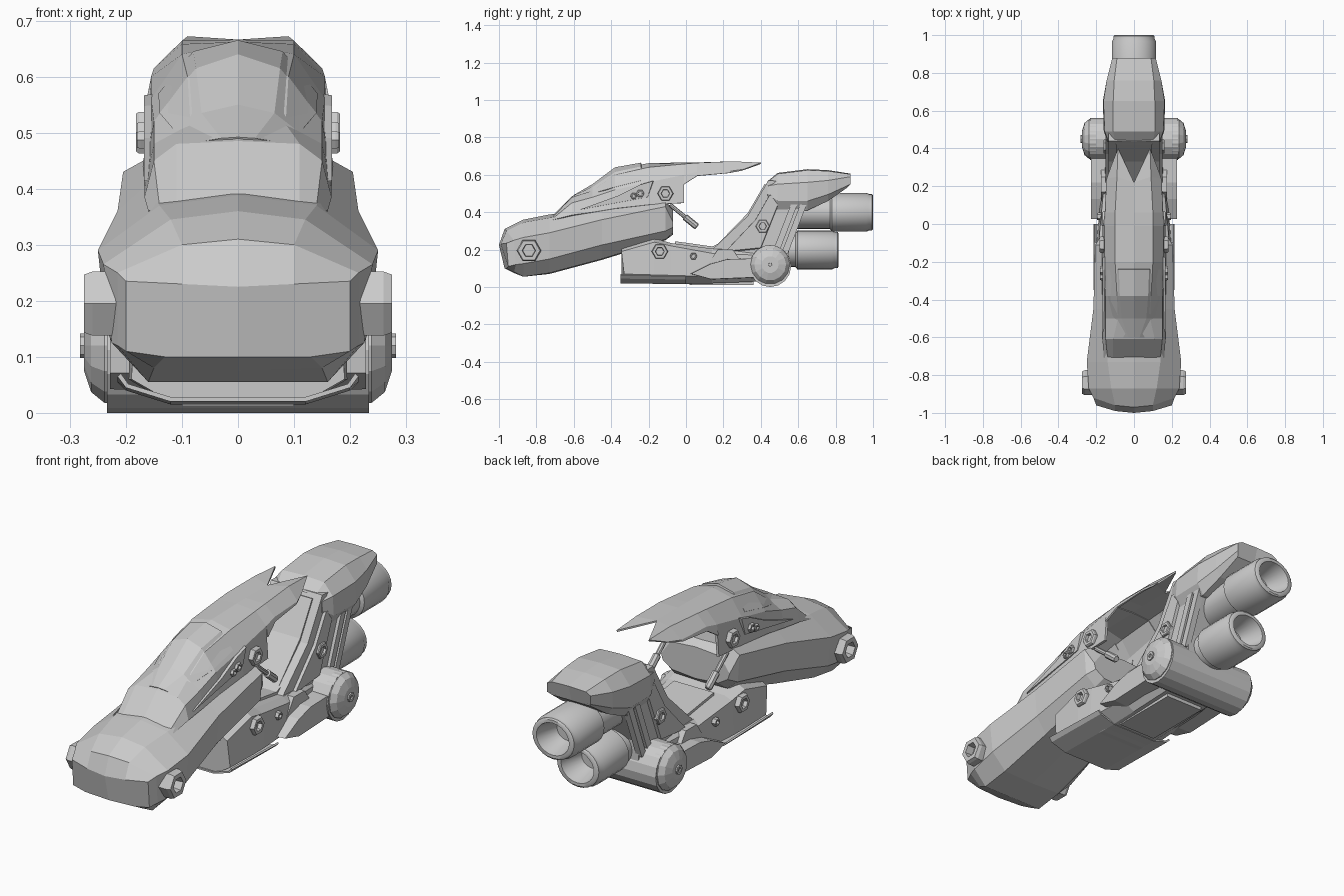
import bpy
import bmesh
import math
from mathutils import Matrix, Vector

default_cube = bpy.data.objects.get("Cube")
if default_cube:
    bpy.data.objects.remove(default_cube, do_unlink=True)


def finish(name, bm, mirror=True, thickness=0, smooth=False):
    """Mirror across x, fix normals and link the part."""
    if mirror:
        geom = bm.verts[:] + bm.edges[:] + bm.faces[:]
        bmesh.ops.mirror(bm, geom=geom, matrix=Matrix(), merge_dist=0.0005, axis='X')
    bmesh.ops.recalc_face_normals(bm, faces=bm.faces[:])
    mesh = bpy.data.meshes.new(name)
    bm.to_mesh(mesh)
    bm.free()
    obj = bpy.data.objects.new(name, mesh)
    bpy.context.collection.objects.link(obj)
    if thickness:
        solid = obj.modifiers.new("thickness", 'SOLIDIFY')
        solid.thickness = thickness
        solid.offset = -1
    if smooth:
        bpy.ops.object.select_all(action='DESELECT')
        obj.select_set(True)
        bpy.context.view_layer.objects.active = obj
        bpy.ops.object.shade_smooth_by_angle(angle=math.radians(35))
    return obj


def loft(name, sections, caps=True, thickness=0):
    """Skin half sections (y, [(x, z, optional y shift)]) and mirror them."""
    bm = bmesh.new()
    rows = []
    for y, points in sections:
        rows.append([bm.verts.new((p[0], y + (p[2] if len(p) > 2 else 0), p[1]))
                     for p in points])
    for a, b in zip(rows, rows[1:]):
        for i in range(len(a) - 1):
            bm.faces.new((a[i], a[i + 1], b[i + 1], b[i]))
    if caps:
        bm.faces.new(rows[0])
        bm.faces.new(rows[-1])
    return finish(name, bm, thickness=thickness)


def prism(name, outline, inner, outer, taper=1.0):
    """Extrude a (y, z) outline between two x values, mirrored."""
    bm = bmesh.new()
    centre = sum((Vector(p) for p in outline), Vector((0, 0))) / len(outline)
    a = [bm.verts.new((inner, y, z)) for y, z in outline]
    b = []
    for p in outline:
        q = centre + (Vector(p) - centre) * taper
        b.append(bm.verts.new((outer, q.x, q.y)))
    for i in range(len(a)):
        j = (i + 1) % len(a)
        bm.faces.new((a[i], a[j], b[j], b[i]))
    bm.faces.new(b)
    if inner:
        bm.faces.new(a)
    return finish(name, bm)


def lathe(name, profile, origin, direction, sides, mirror=True, squash=1.0, smooth=False):
    """Turn a (radius, distance) profile about a direction."""
    bm = bmesh.new()
    turn = Vector(direction).to_track_quat('Z', 'Y').to_matrix()
    rings = []
    for r, d in profile:
        ring = []
        for i in range(sides):
            t = 2 * math.pi * i / sides
            p = turn @ Vector((r * math.cos(t), r * math.sin(t), d))
            p.x *= squash
            ring.append(bm.verts.new(p + Vector(origin)))
        rings.append(ring)
    for a, b in zip(rings, rings[1:]):
        for i in range(sides):
            j = (i + 1) % sides
            bm.faces.new((a[i], a[j], b[j], b[i]))
    bm.faces.new(rings[0])
    bm.faces.new(rings[-1])
    return finish(name, bm, mirror, smooth=smooth)


def hex_bolt(name, x, y, z, r, h):
    profile = [(r, 0), (r, h * .8), (r * .9, h), (r * .55, h), (r * .5, h * .5)]
    lathe(name, profile, (x, y, z), (1, 0, 0), 6)


# Nose hull
loft("nose_hull", [
    (-.99, [(0, .225, -.01), (.1, .23), (.2, .235, .03), (.2, .11, .04), (.13, .1, .03), (0, .1, .02)]),
    (-.95, [(0, .31, -.02), (.1, .3, -.01), (.215, .25, .03), (.215, .12, .04), (.15, .08, .03), (0, .075, .03)]),
    (-.87, [(0, .36), (.12, .345), (.24, .265), (.225, .125), (.16, .055), (0, .055)]),
    (-.73, [(0, .388), (.14, .37), (.25, .29), (.235, .15), (.16, .075), (0, .07)]),
    (-.45, [(0, .42), (.16, .41), (.215, .36), (.205, .225), (.15, .15), (0, .145)]),
    (-.11, [(0, .45), (.16, .455), (.205, .43), (.195, .3), (.14, .255), (0, .25)]),
    (-.07, [(0, .43), (.13, .42), (.18, .35), (.17, .32), (.12, .29), (0, .28)]),
])

# Cowl with forked roof tail
loft("cowl", [
    (-.71, [(0, .385), (.11, .375), (.14, .368), (.16, .36)]),
    (-.61, [(0, .485), (.11, .48), (.15, .45), (.167, .385)]),
    (-.5, [(0, .535), (.085, .515), (.15, .48), (.167, .4)]),
    (-.38, [(0, .63), (.09, .6), (.15, .52), (.168, .42)]),
    (-.2, [(0, .662), (.1, .64), (.155, .56), (.17, .44)]),
    (-.01, [(0, .666), (.1, .658), (.155, .6), (.166, .45)]),
], caps=False, thickness=.012)
loft("roof_tail", [
    (-.01, [(0, .666), (.1, .658), (.155, .6), (.165, .55)]),
    (.06, [(0, .666), (.1, .664), (.15, .615), (.155, .595)]),
    (.2, [(0, .665, .02), (.09, .672, .05), (.145, .62, .04), (.147, .61, .03)]),
    (.28, [(0, .665, -.06), (.085, .665, .12), (.12, .63, .03), (.125, .62, .01)]),
], caps=False, thickness=.008)

# Canopy glass, slightly proud of the cowl
loft("canopy_glass", [
    (-.6, [(0, .492), (.03, .49), (.06, .485)]),
    (-.5, [(0, .55), (.065, .535), (.11, .5)]),
    (-.38, [(0, .64), (.075, .615), (.14, .535)]),
    (-.24, [(0, .665), (.08, .645), (.142, .57)]),
], caps=False, thickness=.01)

# Side trim under the canopy
prism("cowl_trim", [(-.58, .41), (-.2, .48), (-.17, .57), (-.24, .55), (-.36, .49)], .145, .168, .95)

# Lower body and floor tray
loft("lower_body", [
    (-.345, [(0, .21), (.15, .21), (.185, .19), (.19, .06, .015), (.12, .02), (0, .02)]),
    (-.17, [(0, .26), (.15, .26), (.19, .24), (.195, .06), (.12, .02), (0, .02)]),
    (-.08, [(0, .235), (.145, .235), (.185, .22), (.195, .06), (.12, .015), (0, .015)]),
    (.14, [(0, .2), (.14, .205), (.165, .18), (.18, .06), (.12, .02), (0, .02)]),
    (.4, [(0, .2), (.12, .19), (.14, .17), (.15, .08), (.12, .03), (0, .03)]),
])
loft("floor_tray", [
    (-.35, [(0, .02), (.12, .02), (.2, .045), (.215, .065)]),
    (0, [(0, .015), (.12, .015), (.2, .04), (.215, .055)]),
], caps=False, thickness=.008)
prism("belly_panel", [(.02, .03), (.36, .03), (.36, .012), (.02, .012)], 0, .1)
prism("seat_pad", [(-.06, .22), (-.06, .245), (.14, .217), (.17, .23), (.17, .19)], 0, .105)

# Side arms leading to the rear drum
prism("side_arm", [(.02, .07), (.13, .125), (.22, .15), (.38, .155), (.38, .05), (.13, .04)], .13, .228, .96)
prism("arm_bracket", [(.1, .1), (.17, .2), (.25, .2), (.3, .13)], .12, .175)

# Rear column with backrest and struts
prism("rear_column", [(.14, .2), (.33, .38), (.44, .57), (.6, .56), (.64, .42),
                      (.55, .25), (.55, .1), (.22, .08)], 0, .135)
prism("backrest_pad", [(.165, .225), (.33, .395), (.42, .55), (.45, .54), (.35, .37), (.19, .2)], 0, .095)
prism("column_plate", [(.2, .18), (.37, .36), (.45, .5), (.52, .5), (.4, .2)], .12, .15, .93)
for number, shift in enumerate((.46, .51)):
    prism("column_strut_%d" % number,
          [(shift, .18), (shift + .1, .44), (shift + .135, .44), (shift + .035, .18)], .12, .15)

# Rear fairing
loft("rear_fairing", [
    (.435, [(0, .565), (.1, .56), (.135, .54), (.14, .5), (.12, .46), (0, .46)]),
    (.49, [(0, .61), (.11, .605), (.155, .55), (.16, .46), (.13, .405), (0, .405)]),
    (.65, [(0, .63), (.11, .625), (.162, .56), (.165, .46), (.13, .41), (0, .41)]),
    (.76, [(0, .625), (.105, .62), (.145, .57), (.145, .495), (.12, .46), (0, .46)]),
    (.88, [(0, .606), (.09, .603), (.115, .59), (.115, .55), (.1, .53, -.02), (0, .53, -.02)]),
])

# Twin thrusters with hollow nozzles
for name, start, end, z in (("upper_thruster", .55, 1, .4), ("lower_thruster", .48, .815, .198)):
    profile = [(.09, start), (.09, end - .23), (.104, end - .22), (.104, end - .035),
               (.097, end - .02), (.097, end - .005), (.09, end), (.076, end),
               (.07, end - .03), (.048, end - .11)]
    lathe(name, profile, (0, 0, z), (0, 1, 0), 24, mirror=False, squash=1.13, smooth=True)

# Rear drum, domed caps and hubs
lathe("rear_drum", [(.112, -.234), (.112, .234)], (0, .45, .112), (1, 0, 0), 16, mirror=False)
lathe("drum_cap", [(.105, .2), (.105, .238), (.085, .262), (.045, .275)], (0, .45, .12), (1, 0, 0), 14)
lathe("drum_hub", [(.022, .26), (.022, .282), (.01, .282), (.009, .275)], (0, .45, .12), (1, 0, 0), 8)

# Handlebars
bar = Vector((0, .14, -.115)).normalized()
lathe("handlebar", [(.011, 0), (.011, .1), (.018, .105), (.018, .18), (.013, .187)],
      (.155, -.085, .44), bar, 8)

# Hex bolts
for spec in (("nose_bolt", .2, -.84, .195, .066, .075),
             ("cowl_bolt", .155, -.11, .5, .043, .027),
             ("body_bolt", .17, -.14, .19, .044, .04),
             ("column_bolt", .14, .41, .325, .038, .022),
             ("front_stud", .15, -.28, .487, .018, .03),
             ("rear_stud", .15, -.245, .5, .022, .03),
             ("body_stud", .165, .04, .165, .02, .03)):
    hex_bolt(*spec)
